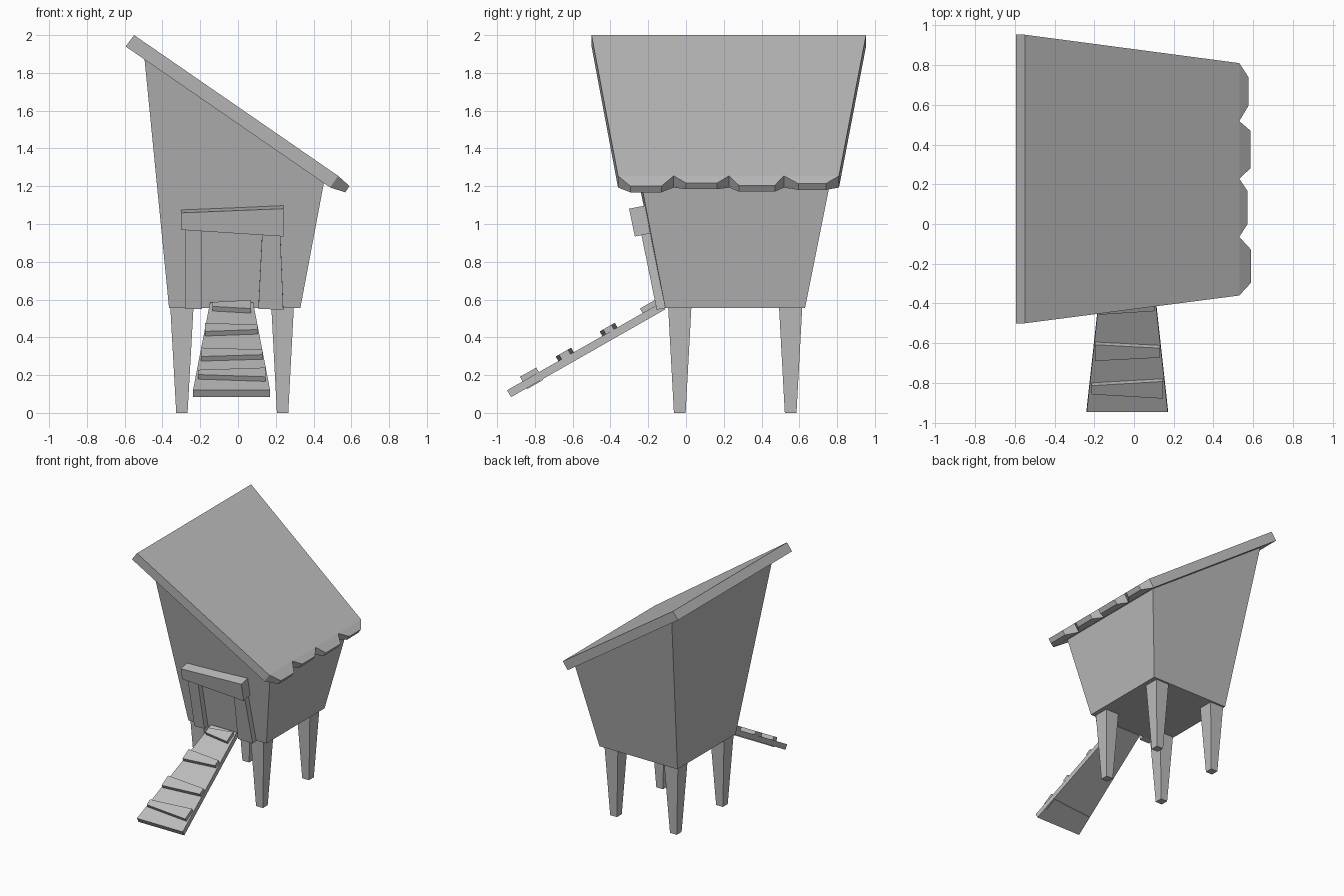
import bpy, bmesh
from mathutils import Vector

if "Cube" in bpy.data.objects:
    bpy.data.objects.remove(bpy.data.objects["Cube"], do_unlink=True)

grey = bpy.data.materials.new("plain grey")
grey.use_nodes = True
colour = (0.5, 0.5, 0.5, 1)
grey.diffuse_color = colour
grey.node_tree.nodes["Principled BSDF"].inputs["Base Color"].default_value = colour


def solid(name, *ring_pairs):
    """Join two matching outlines per pair into closed solids."""
    bm = bmesh.new()
    for ring_a, ring_b in ring_pairs:
        a = [bm.verts.new(p) for p in ring_a]
        b = [bm.verts.new(p) for p in ring_b]
        bm.faces.new(a)
        bm.faces.new(b[::-1])
        for i in range(len(a)):
            j = (i + 1) % len(a)
            bm.faces.new((a[j], a[i], b[i], b[j]))
    bmesh.ops.recalc_face_normals(bm, faces=bm.faces)
    mesh = bpy.data.meshes.new(name)
    bm.to_mesh(mesh)
    bm.free()
    mesh.materials.append(grey)
    obj = bpy.data.objects.new(name, mesh)
    bpy.context.collection.objects.link(obj)
    return obj


def rect(x0, x1, y0, y1, z):
    return [(x0, y0, z), (x1, y0, z), (x1, y1, z), (x0, y1, z)]


# House body, flaring upward under a sloped top
solid("house_body", (
    rect(-0.365, 0.33, -0.11, 0.63, 0.555),
    [(-0.496, -0.39, 1.885), (0.457, -0.24, 1.23),
     (0.457, 0.765, 1.23), (-0.496, 0.89, 1.885)]))

# Tapered legs
for side, x, w in (("right", -0.297, 0.062), ("left", 0.236, 0.06)):
    for end, y in (("front", -0.033), ("back", 0.554)):
        solid(f"{end}_{side}_leg", (
            rect(x - 0.03, x + 0.03, y - 0.031, y + 0.031, 0),
            rect(x - w, x + w, y - 0.062, y + 0.062, 0.57)))


# Roof slab, narrower at the low eave
def roof_section(y_high, y_low):
    return [(-0.595, y_high, 1.94), (-0.55, y_high, 2.0),
            (0.53, y_low, 1.255), (0.488, y_low, 1.193)]


solid("roof", (roof_section(-0.5, -0.36), roof_section(0.953, 0.81)))

# Ragged teeth along the eave: base span, tip span, reach
teeth = [(-0.36, -0.065, -0.295, -0.13, 0.060),
         (-0.065, 0.228, 0.0, 0.165, 0.042),
         (0.228, 0.518, 0.28, 0.47, 0.056),
         (0.518, 0.81, 0.595, 0.74, 0.046)]
solid("eave_teeth", *[(
    [(0.53, a, 1.255), (0.53, b, 1.255), (0.488, b, 1.193), (0.488, a, 1.193)],
    [(0.53 + r, c, 1.255 - 0.9 * r), (0.53 + r, d, 1.255 - 0.9 * r),
     (0.508 + r, d, 1.222 - 0.9 * r), (0.508 + r, c, 1.222 - 0.9 * r)])
    for a, b, c, d, r in teeth])


# Door frame boards standing proud of the sloping front wall
def wall_board(name, outline, depth):
    def at(offset):
        return [(x, -0.11 - 0.205 * (z - 0.555) - offset, z - 0.2 * offset)
                for x, z in outline]
    solid(name, (at(depth), at(-0.02)))


wall_board("door_post_right", [(-0.28, 0.56), (-0.19, 0.56), (-0.19, 1.0), (-0.28, 1.0)], 0.045)
wall_board("door_post_left", [(0.108, 0.56), (0.24, 0.555), (0.222, 1.0), (0.13, 1.0)], 0.045)
wall_board("door_lintel", [(-0.303, 0.985), (0.24, 0.95), (0.24, 1.097), (-0.303, 1.075)], 0.08)

# Ramp plank
foot, head = Vector((0, -0.947, 0.12)), Vector((0, -0.13, 0.585))
along = (head - foot).normalized()
up = Vector((1, 0, 0)).cross(along)


def on_ramp(x, y, lift):
    t = (y - foot.y) / along.y
    return foot + along * t + up * lift + Vector((x, 0, 0))


def ramp_board(outline, low, high):
    return ([on_ramp(x, y, low) for x, y in outline],
            [on_ramp(x, y, high) for x, y in outline])


solid("ramp", ramp_board([(-0.238, foot.y), (0.17, foot.y),
                          (0.08, head.y), (-0.148, head.y)], -0.042, 0))

# Ramp rungs, wedge shaped and alternating: ends, centre, half widths, underside
rungs = [(-0.213, 0.145, -0.822, 0.022, 0.043, -0.047),
         (-0.197, 0.13, -0.635, 0.041, 0.024, -0.01),
         (-0.175, 0.102, -0.403, 0.040, 0.022, -0.01),
         (-0.135, 0.07, -0.19, 0.020, 0.040, -0.01)]
solid("ramp_rungs", *[ramp_board(
    [(x0, y - h0), (x1, y - h1), (x1, y + h1), (x0, y + h0)], low, 0.028)
    for x0, x1, y, h0, h1, low in rungs])
